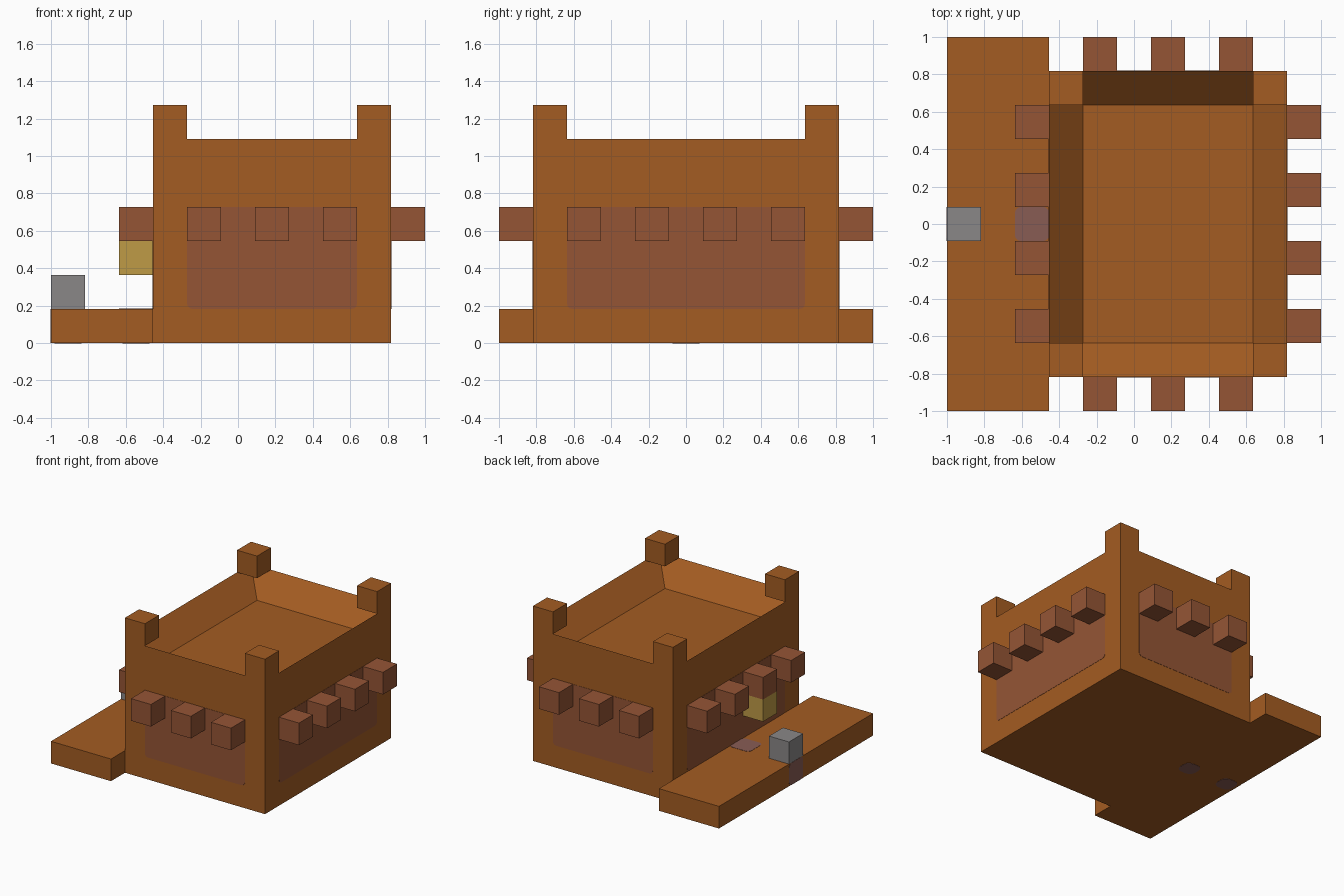
import bpy, bmesh
from mathutils import Vector

if "Cube" in bpy.data.objects:
    bpy.data.objects.remove(bpy.data.objects["Cube"], do_unlink=True)

U = 2 / 11          # one block
THIN = 0.004        # painted plate thickness


def material(name, rgb):
    lin = [((c / 255 + 0.055) / 1.055) ** 2.4 for c in rgb] + [1]
    m = bpy.data.materials.new(name)
    m.use_nodes = True
    m.diffuse_color = lin
    m.node_tree.nodes["Principled BSDF"].inputs["Base Color"].default_value = lin
    return m


CLAY = material("orange clay", (164, 92, 34))
WOOD = material("red brown wood", (149, 85, 53))
STAIN = material("mauve stain", (137, 92, 84))
YELLOW = material("yellow", (191, 155, 70))
GREY = material("grey stone", (138, 135, 135))


def finish(bm, name, mat):
    me = bpy.data.meshes.new(name)
    bm.to_mesh(me)
    bm.free()
    me.materials.append(mat)
    ob = bpy.data.objects.new(name, me)
    bpy.context.collection.objects.link(ob)
    return ob


def box_mesh(lo, hi):
    bm = bmesh.new()
    bmesh.ops.create_cube(bm, size=1)
    lo, hi = Vector(lo), Vector(hi)
    for v in bm.verts:
        v.co = (lo + hi) / 2 + v.co * (hi - lo)
    return bm


def block(name, mat, cell, size=(1, 1, 1)):
    """Box given in whole blocks, counted from the front right bottom corner."""
    lo = [c * U + o for c, o in zip(cell, (-1, -1, 0))]
    hi = [a + s * U for a, s in zip(lo, size)]
    return finish(box_mesh(lo, hi), name, mat)


def plate(name, mat, cell, size, axis, radius):
    """Thin painted plate with rounded corners, centred on a surface."""
    lo = [c * U + o for c, o in zip(cell, (-1, -1, 0))]
    hi = [a + s * U for a, s in zip(lo, size)]
    lo[axis] -= THIN / 2
    hi[axis] = lo[axis] + THIN
    bm = box_mesh(lo, hi)
    edges = [e for e in bm.edges
             if abs(e.verts[0].co[axis] - e.verts[1].co[axis]) > THIN / 2]
    bmesh.ops.bevel(bm, geom=edges, offset=radius, segments=3,
                    profile=0.5, affect='EDGES')
    return finish(bm, name, mat)


# House body with a sunken roof inside a parapet
body = block("house_body", CLAY, (3, 1, 0), (7, 9, 6))
bm = bmesh.new()
bm.from_mesh(body.data)
roof = max(bm.faces, key=lambda f: f.calc_center_median().z)
bmesh.ops.inset_region(bm, faces=[roof], thickness=U, use_even_offset=True)
for v in roof.verts:
    v.co.z -= U
bm.to_mesh(body.data)
bm.free()

# Corner posts
for x in (3, 9):
    for y in (1, 9):
        block("corner_post", CLAY, (x, y, 6))

# Porch
block("porch", CLAY, (0, 0, 0), (3, 11, 1))

# Beam ends on all four walls
for x in (4, 6, 8):
    for y in (0, 10):
        block("beam_end", WOOD, (x, y, 3))
for y in (2, 4, 6, 8):
    for x in (2, 10):
        block("beam_end", WOOD, (x, y, 3))

# Painted wall panels
for y in (1, 10):
    plate("wall_panel", WOOD, (4, y, 1), (5, 0, 3), 1, 0.03)
for x in (3, 10):
    plate("wall_panel", WOOD, (x, 2, 1), (0, 7, 3), 0, 0.03)

# Lamp and stone
block("lamp", YELLOW, (2, 4, 2))
block("stone", GREY, (0, 5, 1))

# Stains on the porch top, edge and underside
plate("porch_top_stain", STAIN, (2, 5, 1), (1, 1, 0), 2, 0.03)
plate("porch_edge_stain", STAIN, (0, 5, 0), (0, 1, 1), 0, 0.03)
for x in (0, 2):
    plate("porch_underside_stain", STAIN, (x + .1, 5.1, 0), (.8, .8, 0), 2, 0.05)
